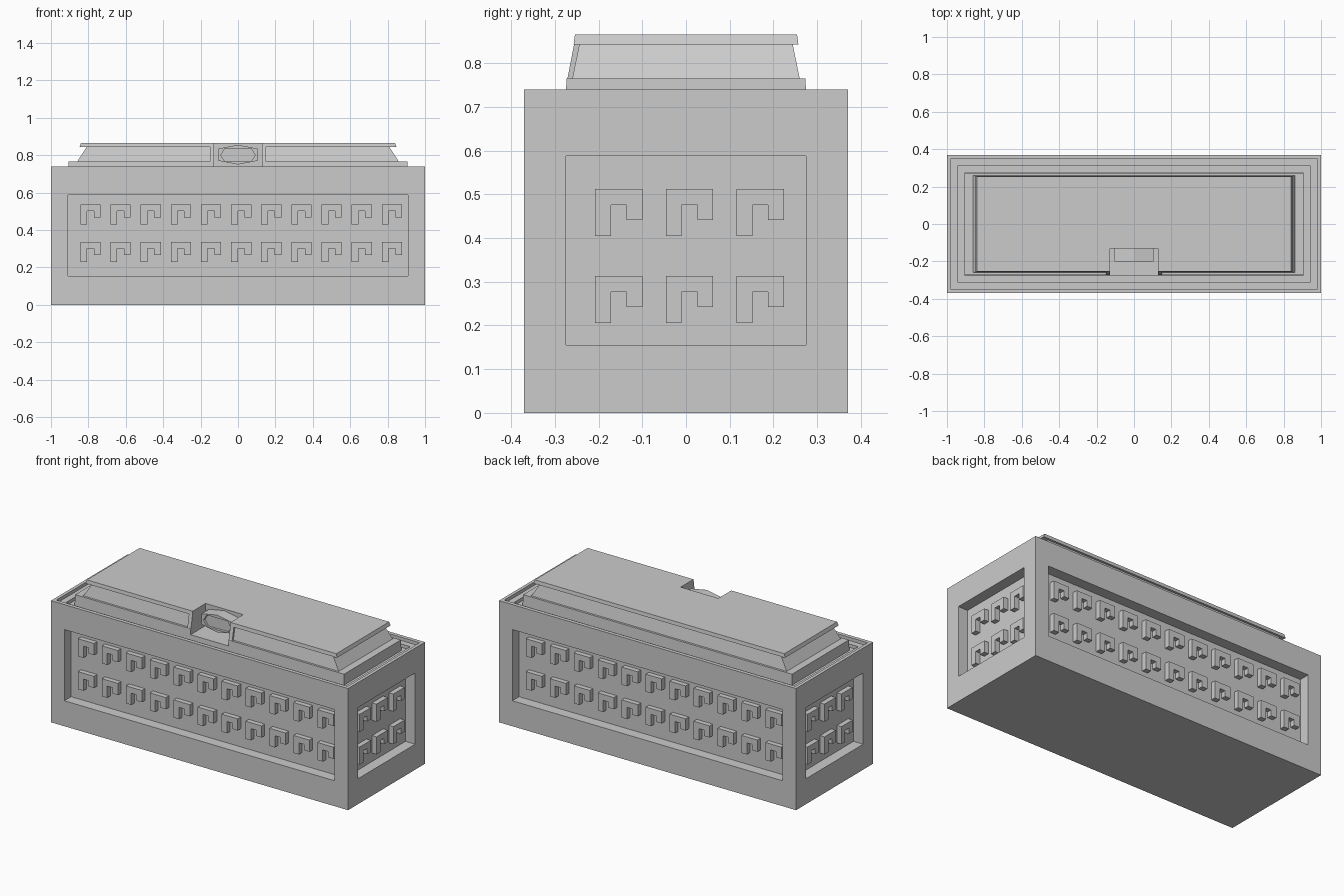
import bpy, bmesh, math
from mathutils import Matrix, Vector

if "Cube" in bpy.data.objects:
    bpy.data.objects.remove(bpy.data.objects["Cube"])


def make(name, bm):
    bmesh.ops.recalc_face_normals(bm, faces=bm.faces[:])
    me = bpy.data.meshes.new(name)
    bm.to_mesh(me)
    bm.free()
    ob = bpy.data.objects.new(name, me)
    bpy.context.collection.objects.link(ob)
    return ob


def stack(name, levels):
    """Loft of centred rectangles given as (half x, half y, z)."""
    bm = bmesh.new()
    rings = [[bm.verts.new((sx * x, sy * y, z)) for sx, sy in
              ((-1, -1), (1, -1), (1, 1), (-1, 1))] for x, y, z in levels]
    for a, b in zip(rings, rings[1:]):
        for i in range(4):
            j = (i + 1) % 4
            bm.faces.new((a[i], a[j], b[j], b[i]))
    bm.faces.new(rings[0])
    bm.faces.new(rings[-1])
    return make(name, bm)


def extrude_profile(bm, pts, vec):
    f = bm.faces.new([bm.verts.new(p) for p in pts])
    r = bmesh.ops.extrude_face_region(bm, geom=[f])
    moved = [v for v in r['geom'] if isinstance(v, bmesh.types.BMVert)]
    bmesh.ops.translate(bm, verts=moved, vec=vec)
    # keep the starting cap so the solid is closed
    if not f.is_valid:
        return
    f.normal_update()


def prism(name, pts, vec):
    bm = bmesh.new()
    n = len(pts)
    a = [bm.verts.new(p) for p in pts]
    b = [bm.verts.new(Vector(p) + Vector(vec)) for p in pts]
    bm.faces.new(a)
    bm.faces.new(b)
    for i in range(n):
        j = (i + 1) % n
        bm.faces.new((a[i], a[j], b[j], b[i]))
    return make(name, bm)


def box(name, x0, x1, y0, y1, z0, z1):
    return prism(name, [(x0, y0, z0), (x1, y0, z0), (x1, y1, z0), (x0, y1, z0)], (0, 0, z1 - z0))


def cut(target, cutter):
    cutter.hide_render = True
    m = target.modifiers.new("cut", 'BOOLEAN')
    m.operation, m.solver, m.object = 'DIFFERENCE', 'EXACT', cutter
    bpy.context.view_layer.objects.active = target
    bpy.ops.object.modifier_apply(modifier=m.name)
    bpy.data.objects.remove(cutter)


# body with a stepped rim around the lid
body = stack("chest_body", [(1, .37, 0), (1, .37, .74), (.98, .347, .74), (.98, .347, .72),
                            (.943, .31, .72), (.943, .31, .70)])
# recessed panels on all four sides
D = .065
for s in (-1, 1):
    y0, y1 = sorted((s * (.37 - D), s * .5))
    cut(body, box("panel_cutter", -.91, .91, y0, y1, .155, .588))
    x0, x1 = sorted((s * (1 - D), s * 1.2))
    cut(body, box("panel_cutter", x0, x1, -.275, .275, .155, .588))

# raised hook ornaments, placed per side by a turn about z
HOOK = [(0, 0), (.036, 0), (.036, .071), (.072, .071), (.072, .036), (.108, .036), (.108, .107), (0, .107)]


def hooks(name, angle, dist, x0, step, count, rows):
    for r, z0 in enumerate(rows):
        for i in range(count):
            pts = [(x0 + step * i + u, -dist - .03, z0 + v) for u, v in HOOK]
            ob = prism(f"{name}_hook_{r}_{i}", pts, (0, .04, 0))
            ob.data.transform(Matrix.Rotation(angle, 4, 'Z'))


for name, a in (("front", 0), ("back", math.pi)):
    hooks(name, a, .37 - D, -.843, .1612, 11, (.23, .43))
for name, a in (("right", math.pi / 2), ("left", -math.pi / 2)):
    hooks(name, a, 1 - D, -.208, .162, 3, (.206, .405))

# lid: flange, sloped sides, overhanging top slab
lid = stack("lid", [(.907, .277, .69), (.905, .273, .765), (.86, .26, .765), (.81, .244, .843),
                    (.847, .257, .843), (.84, .254, .865)])
cut(lid, box("notch_cutter", -.127, .127, -.4, -.13, .73, 1))

# ribs at both sides of the notch
for s, n in ((-1, "left"), (1, "right")):
    pts = [(s * .127, y, z) for y, z in ((-.271, .765), (-.256, .843), (-.2, .843), (-.2, .765))]
    prism(f"notch_rib_{n}", pts, (s * .024, 0, 0))

# latch in the notch with a sunken hexagonal face
half = [(.105, .77), (.105, .835), (0, .855), (-.105, .835), (-.105, .77), (0, .75)]
latch = prism("latch", [(x, -.2, z) for x, z in half], (0, .075, 0))
inner = [(.092, .80), (.07, .836), (-.07, .836), (-.092, .80), (-.07, .765), (.07, .765)]
cut(latch, prism("latch_cutter", [(x, -.25, z) for x, z in inner], (0, .065, 0)))
